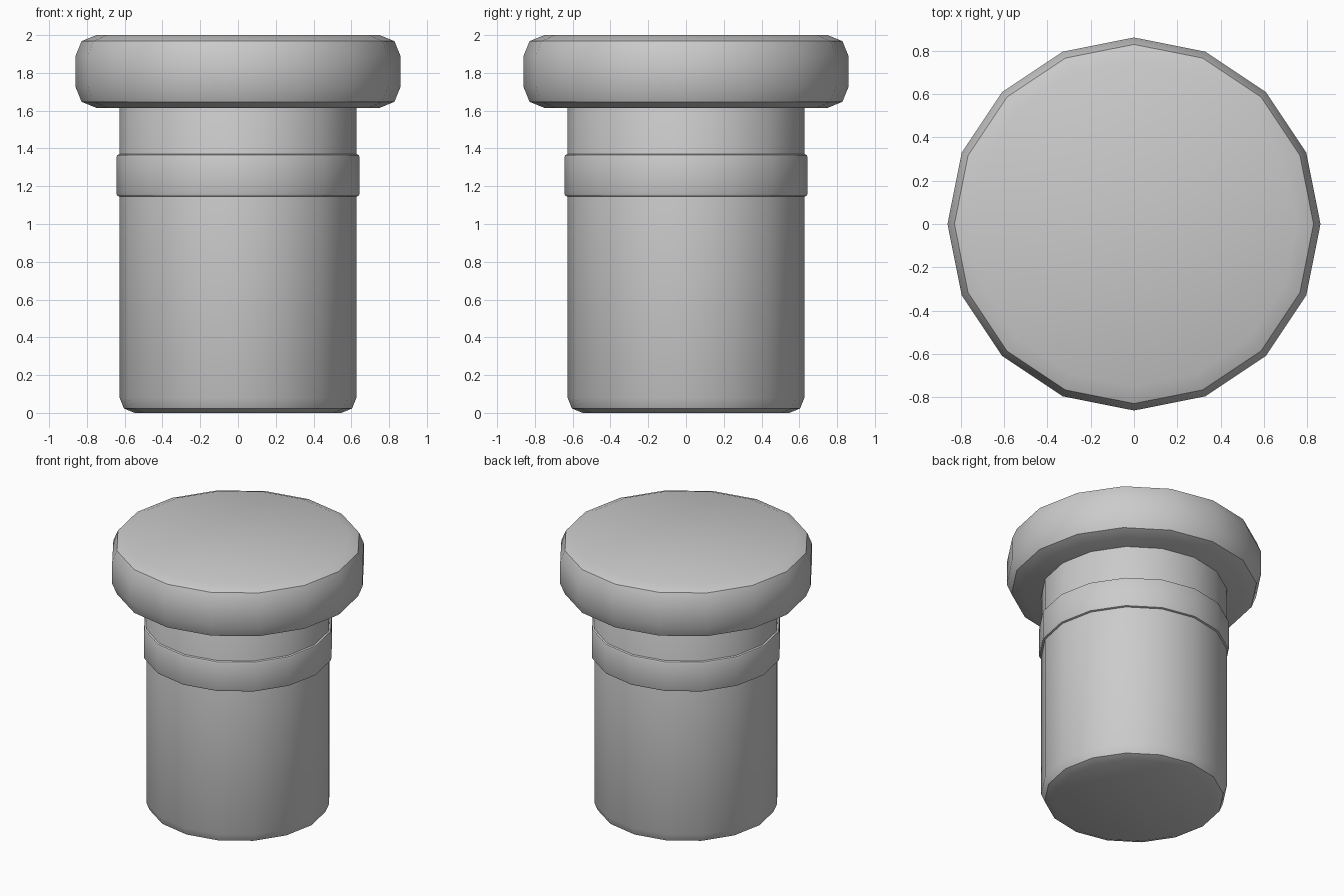
import bpy
import bmesh
from math import cos, sin, tau, radians

SIDES = 16

cube = bpy.data.objects.get("Cube")
if cube:
    bpy.data.objects.remove(cube)

grey = bpy.data.materials.new("plain_grey")
grey.use_nodes = True
colour = (0.6, 0.6, 0.6, 1)
grey.diffuse_color = colour
grey.node_tree.nodes["Principled BSDF"].inputs["Base Color"].default_value = colour


def turned_part(name, profile):
    """Revolve a (radius, height) profile and cap both ends."""
    bm = bmesh.new()
    rings = [[bm.verts.new((r * cos(tau * i / SIDES), r * sin(tau * i / SIDES), z))
              for i in range(SIDES)] for r, z in profile]
    for low, high in zip(rings, rings[1:]):
        for i in range(SIDES):
            j = (i + 1) % SIDES
            bm.faces.new((low[i], low[j], high[j], high[i]))
    bm.faces.new(rings[0][::-1])
    bm.faces.new(rings[-1])
    mesh = bpy.data.meshes.new(name)
    bm.to_mesh(mesh)
    bm.free()
    mesh.materials.append(grey)
    obj = bpy.data.objects.new(name, mesh)
    bpy.context.collection.objects.link(obj)
    bpy.ops.object.select_all(action="DESELECT")
    obj.select_set(True)
    bpy.context.view_layer.objects.active = obj
    bpy.ops.object.shade_smooth_by_angle(angle=radians(30))


def rounded_disc(radius, bottom, top, b):
    """Profile of a disc whose rims are rounded in two steps of size b."""
    half = [(radius - b, 0), (radius - 0.29 * b, 0.29 * b), (radius, b)]
    return [(r, bottom + h) for r, h in half] + [(r, top - h) for r, h in half[::-1]]


# Main shaft, running up into the head
turned_part("shaft", rounded_disc(0.627, 0, 1.72, 0.08))

# Thin raised collar around the shaft
turned_part("collar", rounded_disc(0.643, 1.145, 1.37, 0.015))

# Wide rounded head
turned_part("head", rounded_disc(0.86, 1.615, 2.0, 0.11))
